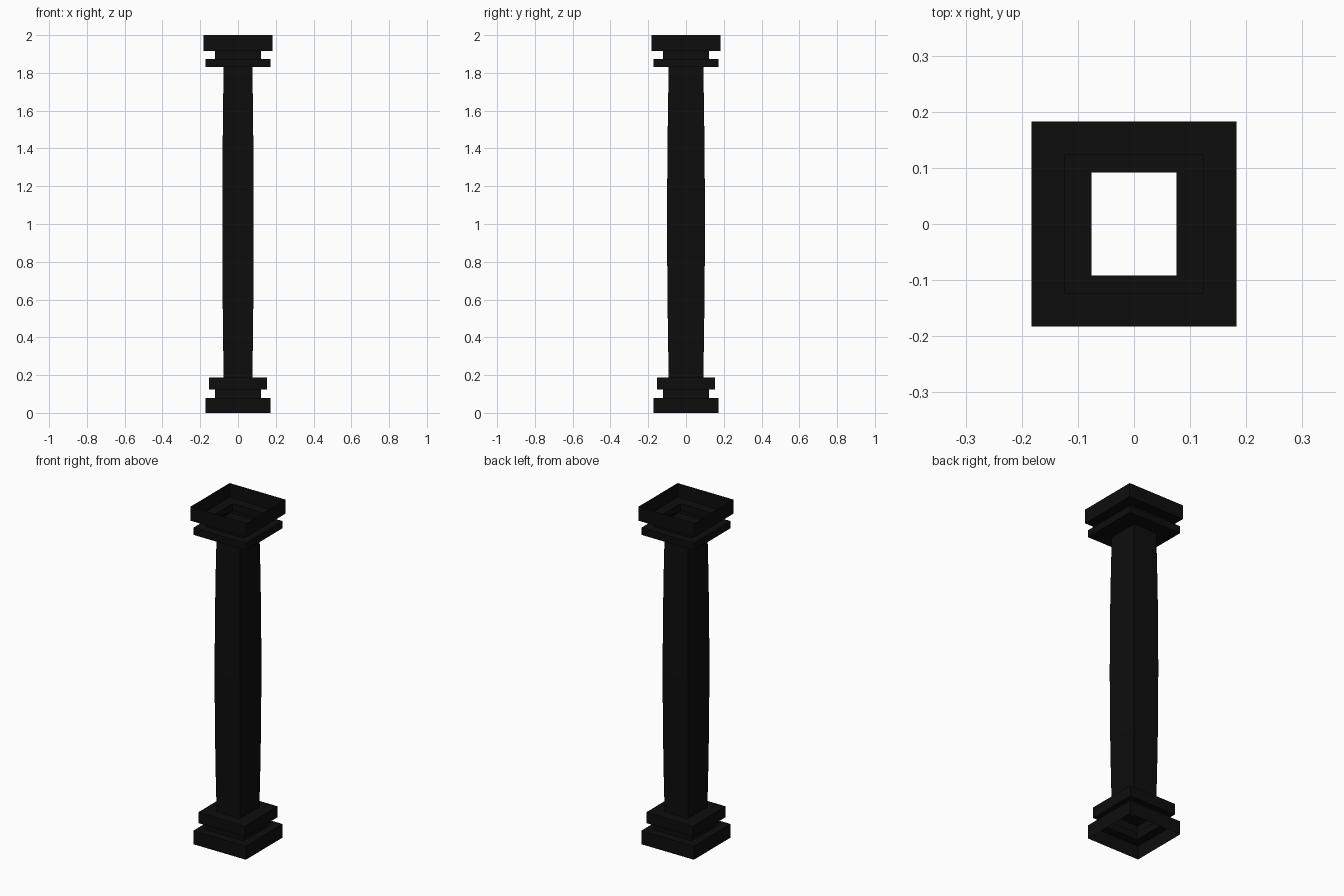
import bpy, bmesh

if "Cube" in bpy.data.objects:
    bpy.data.objects.remove(bpy.data.objects["Cube"])

mat = bpy.data.materials.new("black_stone")
mat.diffuse_color = (0.004, 0.004, 0.004, 1)
mat.use_nodes = True
mat.node_tree.nodes["Principled BSDF"].inputs["Base Color"].default_value = mat.diffuse_color


def square_loft(name, profile):
    """Open-ended rectangular shell through (half_x, half_y, z) sections."""
    bm = bmesh.new()
    prev = None
    for hx, hy, z in profile:
        ring = [bm.verts.new((sx * hx, sy * hy, z))
                for sx, sy in ((-1, -1), (1, -1), (1, 1), (-1, 1))]
        if prev:
            for i in range(4):
                j = (i + 1) % 4
                bm.faces.new((prev[i], prev[j], ring[j], ring[i]))
        prev = ring
    me = bpy.data.meshes.new(name)
    bm.to_mesh(me)
    bm.free()
    me.materials.append(mat)
    ob = bpy.data.objects.new(name, me)
    bpy.context.collection.objects.link(ob)
    return ob


def square(points):
    return [(h, h, z) for h, z in points]


SX, SY = 0.076, 0.0915          # shaft half widths at the ends
Z0, Z1 = 0.187, 1.832           # shaft bottom and top

# stepped base, open underneath
square_loft("base", square([(0.172, 0), (0.172, 0.08), (0.123, 0.08),
                            (0.123, 0.123), (0.153, 0.123), (0.153, Z0)])
            + [(SX, SY, Z0)])

# shaft with a gentle swelling at mid height
N = 8
shaft = []
for i in range(N + 1):
    t = i / N
    b = 4 * t * (1 - t)
    shaft.append((SX + 0.007 * b, SY + 0.0085 * b, Z0 + (Z1 - Z0) * t))
square_loft("shaft", shaft)

# stepped capital, open on top
square_loft("capital", [(SX, SY, Z1)]
            + square([(0.172, Z1), (0.172, 1.874), (0.123, 1.874),
                      (0.123, 1.917), (0.183, 1.917), (0.183, 2.0)]))
